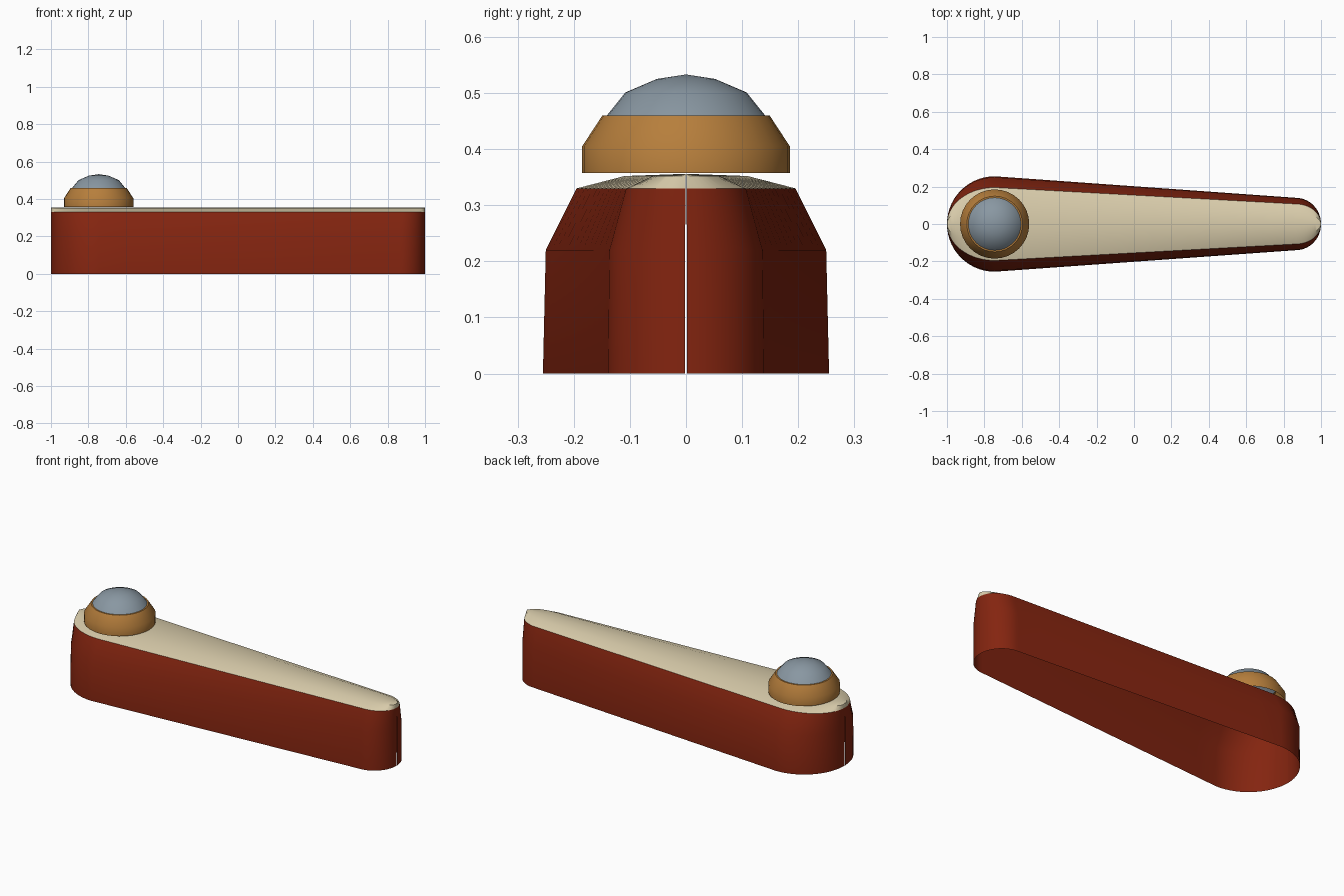
import bpy, bmesh, math

if "Cube" in bpy.data.objects:
    bpy.data.objects.remove(bpy.data.objects["Cube"])


def material(name, rgb):
    m = bpy.data.materials.new(name)
    m.diffuse_color = (*rgb, 1)
    m.use_nodes = True
    m.node_tree.nodes["Principled BSDF"].inputs["Base Color"].default_value = m.diffuse_color
    return m


RED = material("dark red", (0.23, 0.018, 0.005))
CREAM = material("cream", (0.70, 0.61, 0.41))
BRASS = material("brass", (0.47, 0.21, 0.045))
GLASS = material("blue grey", (0.25, 0.31, 0.36))

KNOB_X = -0.745          # centre of the wide round end
TIP_X = 0.865            # centre of the narrow round end
WIDE, NARROW, SLIT = 0.255, 0.14, 0.0015


def stations(n=14):
    """(x, half width) pairs along the tapered body."""
    pts = []
    for i in range(n + 1):
        a = math.pi / 2 * i / n
        pts.append((KNOB_X - (1 + KNOB_X) * math.cos(a), max(SLIT, WIDE * math.sin(a))))
    for i in range(1, 12):
        t = i / 12
        pts.append((KNOB_X + (TIP_X - KNOB_X) * t, WIDE + (NARROW - WIDE) * t))
    for i in range(n + 1):
        a = math.pi / 2 * i / n
        pts.append((TIP_X + (1 - TIP_X) * math.sin(a), max(SLIT, NARROW * math.cos(a))))
    return pts


def finish(name, bm, mat):
    bmesh.ops.recalc_face_normals(bm, faces=bm.faces)
    me = bpy.data.meshes.new(name)
    bm.to_mesh(me)
    bm.free()
    me.materials.append(mat)
    ob = bpy.data.objects.new(name, me)
    bpy.context.collection.objects.link(ob)
    bpy.ops.object.select_all(action='DESELECT')
    ob.select_set(True)
    bpy.context.view_layer.objects.active = ob
    bpy.ops.object.shade_smooth_by_angle(angle=math.radians(40))
    return ob


def loft(name, section, mat):
    """Sweep a section (width factor, z) along the stations."""
    bm = bmesh.new()
    rows = [[bm.verts.new((x, h * f, z)) for f, z in section] for x, h in stations()]
    for a, b in zip(rows, rows[1:]):
        for j in range(len(section) - 1):
            bm.faces.new((a[j], a[j + 1], b[j + 1], b[j]))
    return bm if name is None else finish(name, bm, mat)


def lathe(name, profile, mat, segments=32):
    """Turn a profile (radius, z) about the knob axis."""
    bm = bmesh.new()
    verts = [bm.verts.new((KNOB_X + r, 0, z)) for r, z in profile]
    edges = [bm.edges.new(p) for p in zip(verts, verts[1:])]
    bmesh.ops.spin(bm, geom=verts + edges, cent=(KNOB_X, 0, 0), axis=(0, 0, 1),
                   angle=math.tau, steps=segments)
    bmesh.ops.remove_doubles(bm, verts=bm.verts, dist=0.0005)
    ob = finish(name, bm, mat)
    # make the open shell face outward
    me = ob.data
    if sum(p.normal.z * p.area for p in me.polygons) < 0:
        me.flip_normals()
    return ob


# Body: open walls on both sides, meeting in a fine slit at each end
bm = bmesh.new()
wall = [(1, 0), (0.98, 0.22), (0.765, 0.33)]
for side in (1, -1):
    rows = [[bm.verts.new((x, side * h * f, z)) for f, z in wall] for x, h in stations()]
    for a, b in zip(rows, rows[1:]):
        for j in range(len(wall) - 1):
            quad = (a[j], b[j], b[j + 1], a[j + 1])
            bm.faces.new(quad)
body = finish("body_walls", bm, RED)
# outward normals on each wall
bm = bmesh.new()
bm.from_mesh(body.data)
bm.normal_update()
wrong = [f for f in bm.faces if f.normal.y * f.calc_center_median().y < 0]
bmesh.ops.reverse_faces(bm, faces=wrong)
bm.to_mesh(body.data)
bm.free()

# Gently crowned top
crown = [(0.765, 0.33), (0.43, 0.352), (0, 0.356), (-0.43, 0.352), (-0.765, 0.33)]
top = loft("top_plate", crown, CREAM)
if sum(p.normal.z for p in top.data.polygons) < 0:
    top.data.flip_normals()

# Knob: collar and cap
lathe("knob_collar", [(0.185, 0.357), (0.185, 0.405), (0.149, 0.46), (0.141, 0.46)], BRASS)
lathe("knob_cap", [(0.141, 0.46), (0.108, 0.501), (0.052, 0.525), (0, 0.533)], GLASS)
